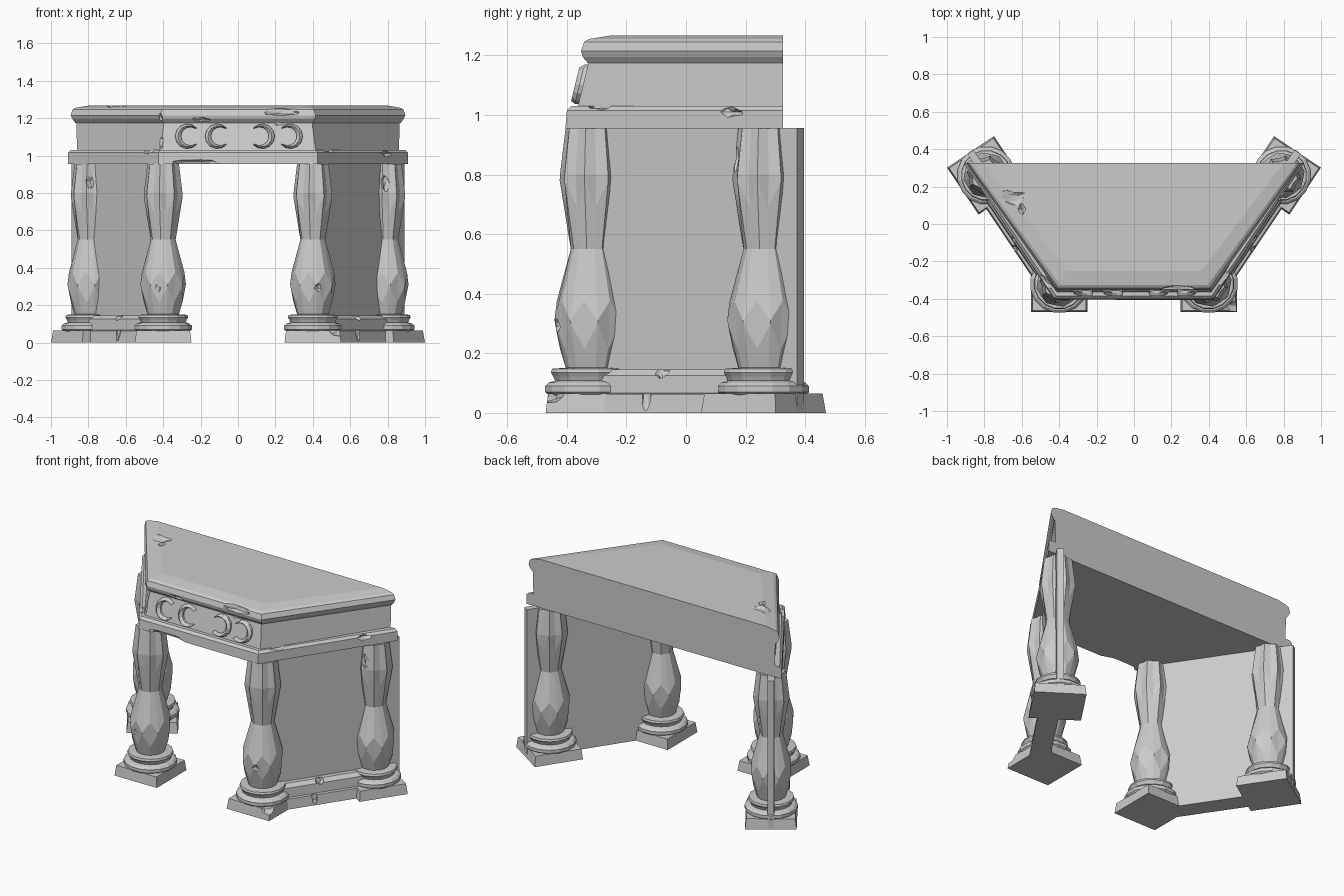
import bpy, bmesh, math, random
from mathutils import Vector, noise

if "Cube" in bpy.data.objects:
    bpy.data.objects.remove(bpy.data.objects["Cube"])

random.seed(4)
SIDES = 16
FRONT, BACK = Vector((0.40, -0.32)), Vector((0.79, 0.26))   # column centres (right half)
DIR = (BACK - FRONT).normalized()
LEN = (BACK - FRONT).length


def finish(name, bm):
    bmesh.ops.recalc_face_normals(bm, faces=bm.faces)
    me = bpy.data.meshes.new(name)
    bm.to_mesh(me)
    bm.free()
    ob = bpy.data.objects.new(name, me)
    bpy.context.collection.objects.link(ob)
    return ob


def loft(name, rings, closed=False):
    """Skin a list of equal-length point rings; cap the ends unless closed."""
    bm = bmesh.new()
    vs = [[bm.verts.new(p) for p in r] for r in rings]
    pairs = list(zip(vs, vs[1:])) + ([(vs[-1], vs[0])] if closed else [])
    for a, b in pairs:
        n = len(a)
        for i in range(n):
            j = (i + 1) % n
            bm.faces.new((a[i], a[j], b[j], b[i]))
    if not closed:
        bm.faces.new(vs[0])
        bm.faces.new(vs[-1])
    return finish(name, bm)


def chip(ob, spots):
    """Carve rough broken patches out of an object."""
    for loc, size in spots:
        bm = bmesh.new()
        bmesh.ops.create_icosphere(bm, subdivisions=2, radius=1)
        for v in bm.verts:
            k = 1 + random.uniform(-0.22, 0.22)
            v.co = Vector(loc) + Vector(c * k * s for c, s in zip(v.co, size))
        cutter = finish("chip_cutter", bm)
        cutter.hide_render = True
        m = ob.modifiers.new("chip", 'BOOLEAN')
        m.operation, m.solver, m.object = 'DIFFERENCE', 'EXACT', cutter
        dg = bpy.context.evaluated_depsgraph_get()
        me = bpy.data.meshes.new_from_object(ob.evaluated_get(dg))
        ob.modifiers.clear()
        if len(me.polygons):
            ob.data = me
        bpy.data.objects.remove(cutter)


def trapezoids(levels, yb=0.325):
    # level: z, front half width, front y, back half width
    return [[(-xf, yf, z), (xf, yf, z), (xb, yb, z), (-xb, yb, z)]
            for z, xf, yf, xb in levels]


# Top: lower moulding, frieze and cornice, all trapezoid in plan
moulding = loft("lower_moulding", trapezoids([
    (0.955, 0.425, -0.405, 0.91), (1.015, 0.425, -0.40, 0.91), (1.03, 0.415, -0.385, 0.895)]))
frieze = loft("frieze", trapezoids([
    (1.02, 0.415, -0.365, 0.86), (1.185, 0.395, -0.325, 0.865)]))
cornice = loft("cornice", trapezoids([
    (1.175, 0.40, -0.33, 0.87), (1.195, 0.41, -0.347, 0.885), (1.215, 0.415, -0.352, 0.895),
    (1.245, 0.405, -0.342, 0.885), (1.255, 0.395, -0.325, 0.87), (1.267, 0.36, -0.25, 0.80)]))
chip(moulding, [((-0.24, -0.42, 0.955), (0.13, 0.05, 0.026)),
                ((-0.50, -0.32, 1.03), (0.06, 0.05, 0.022)),
                ((0.50, -0.29, 1.035), (0.06, 0.05, 0.02)),
                ((0.81, 0.14, 1.01), (0.04, 0.05, 0.02))])
chip(frieze, [((-0.42, -0.365, 1.09), (0.022, 0.03, 0.06)),
              ((0.24, -0.35, 1.18), (0.09, 0.025, 0.03))])
chip(cornice, [((0.24, -0.36, 1.235), (0.10, 0.035, 0.025)),
               ((-0.42, -0.36, 1.20), (0.02, 0.03, 0.04)),
               ((-0.66, 0.14, 1.277), (0.09, 0.04, 0.026)),
               ((-0.60, 0.08, 1.275), (0.02, 0.03, 0.02)),
               ((-0.20, -0.35, 1.19), (0.05, 0.02, 0.014))])

# Crescent ornaments on the leaning frieze front
for cx, side in ((-0.27, 1), (-0.11, 1), (0.13, -1), (0.28, -1)):
    rings, n = [], 10
    for k in range(n + 1):
        a = math.radians(42 + 276 * k / n)
        inner = 0.067 - 0.006 - 0.027 * math.sin(math.pi * k / n)

        def pt(r, out):
            z = 1.103 + r * math.sin(a)
            return (cx + side * r * math.cos(a), -0.345 + 0.24 * (z - 1.103) - out, z)
        mid = (0.067 + inner) / 2
        rings.append([pt(0.067, -0.01), pt(0.066, 0.012), pt(mid, 0.027),
                      pt(inner, 0.012), pt(inner, -0.01)])
    loft("crescent_ornament", rings)


def lathe(profile, c):
    """profile: z/radius for even points, z/radius for odd points."""
    rings = []
    for z0, r0, z1, r1 in profile:
        ring = []
        for i in range(SIDES):
            a = 2 * math.pi * (i + 0.5) / SIDES
            z, r = (z1, r1) if i % 2 else (z0, r0)
            ring.append((c[0] + r * math.cos(a), c[1] + r * math.sin(a), z))
        rings.append(ring)
    return rings


def flat(z, r):
    return (z, r, z, r)


SHAFT = [flat(0.14, 0.082), (0.30, 0.122, 0.215, 0.105), (0.31, 0.124, 0.375, 0.116),
         flat(0.55, 0.068), (0.69, 0.082, 0.78, 0.106), (0.80, 0.092, 0.80, 0.105),
         (0.955, 0.074, 0.955, 0.086)]
FOOT = [flat(*p) for p in ((0.06, 0.145), (0.07, 0.156), (0.09, 0.156), (0.102, 0.143),
                           (0.108, 0.122), (0.122, 0.128), (0.135, 0.136), (0.148, 0.132),
                           (0.152, 0.08))]

for s, label in ((1, "right"), (-1, "left")):
    u = Vector((s * DIR.x, DIR.y))          # along the side wall
    n = Vector((s * DIR.y, -DIR.x))         # outward from the side wall
    front, back = Vector((s * FRONT.x, FRONT.y)), Vector((s * BACK.x, BACK.y))

    def at(a, b, z):
        p = front + u * a + n * b
        return (p.x, p.y, z)

    # Columns: square plinth, turned foot, faceted shaft
    for c, pos, e1, e2 in ((front, "front", Vector((1, 0)), Vector((0, 1))), (back, "back", u, n)):
        name = f"{label}_{pos}_column"
        rings = []
        for z, h in ((0, 0.151), (0.065, 0.143)):
            q = [c + e1 * h * i + e2 * h * j for i, j in ((-1, -1), (1, -1), (1, 1), (-1, 1))]
            rings.append([(p.x, p.y, z) for p in q])
        plinth = loft(name + "_plinth", rings)
        if pos == "front" and s == 1:
            chip(plinth, [((0.55, -0.46, 0.07), (0.08, 0.05, 0.04))])
        loft(name + "_foot", lathe(FOOT, c))
        shaft = loft(name + "_shaft", lathe(SHAFT, c))
        if pos == "front":
            chip(shaft, [((s * 0.43, -0.445, 0.29), (0.02, 0.025, 0.03))])
        else:
            chip(shaft, [((s * 0.79, 0.155, 0.86), (0.03, 0.03, 0.05))])

    # Thin side wall, running on past the back column
    loft(label + "_side_wall", [[at(0, -0.02, z), at(LEN + 0.15, -0.02, z),
                                 at(LEN + 0.15, 0.02, z), at(0, 0.02, z)]
                                for z in (0, 0.957)])

    # Stepped skirting between the plinths, on the outer side
    skirt = loft(label + "_skirting", [
        [at(0.05, -0.02, z), at(LEN - 0.05, -0.02, z), at(LEN - 0.05, b, z), at(0.05, b, z)]
        for z, b in ((0, 0.10), (0.063, 0.093), (0.066, 0.078), (0.125, 0.074), (0.146, 0.05))])
    chip(skirt, [(at(0.29, 0.10, 0.06), (0.02, 0.02, 0.06)),
                 (at(0.33, 0.06, 0.14), (0.025, 0.025, 0.03))])
